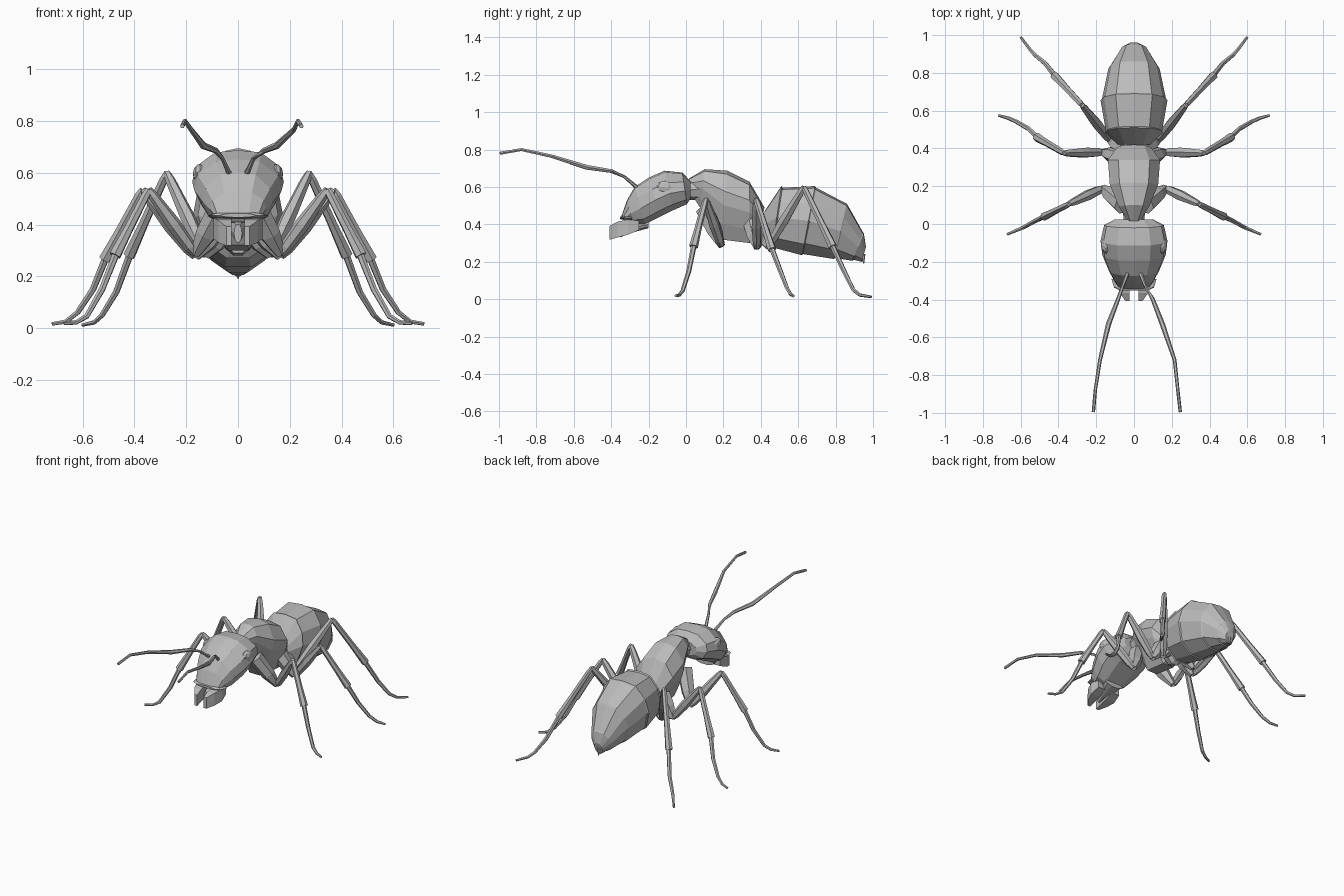
import bpy, bmesh, math
from mathutils import Vector

if "Cube" in bpy.data.objects:
    bpy.data.objects.remove(bpy.data.objects["Cube"])

grey = bpy.data.materials.new("plain_grey")
grey.use_nodes = True
grey.diffuse_color = (0.5, 0.5, 0.5, 1)
grey.node_tree.nodes["Principled BSDF"].inputs["Base Color"].default_value = (0.5, 0.5, 0.5, 1)


def finish(name, bm, mirror=False):
    bmesh.ops.recalc_face_normals(bm, faces=bm.faces)
    mesh = bpy.data.meshes.new(name)
    bm.to_mesh(mesh)
    bm.free()
    mesh.materials.append(grey)
    obj = bpy.data.objects.new(name, mesh)
    bpy.context.collection.objects.link(obj)
    if mirror:
        obj.modifiers.new("Mirror", 'MIRROR')
    return obj


def skin(name, rings, mirror=False):
    """Join a row of equal rings with flat faces and cap both ends."""
    bm = bmesh.new()
    loops = [[bm.verts.new(p) for p in ring] for ring in rings]
    n = len(loops[0])
    for a, b in zip(loops, loops[1:]):
        for i in range(n):
            j = (i + 1) % n
            bm.faces.new((a[i], a[j], b[j], b[i]))
    bm.faces.new(loops[0])
    bm.faces.new(loops[-1])
    return finish(name, bm, mirror)


def body(name, section, stations):
    """Each station: top y, z, bottom y, z and half width of a tilted ring."""
    half = [(u, v) for u, v in section]
    outline = half + [(-u, v) for u, v in reversed(half) if u > 0]
    rings = []
    for ty, tz, by, bz, w in stations:
        top, low = Vector((0, ty, tz)), Vector((0, by, bz))
        rings.append([low.lerp(top, (v + 1) / 2) + Vector((u * w, 0, 0)) for u, v in outline])
    return skin(name, rings)


def tube(name, path, radii, mirror=False, sides=6):
    pts = [Vector(p) for p in path]
    rings = []
    for i, (p, r) in enumerate(zip(pts, radii)):
        t = (pts[min(i + 1, len(pts) - 1)] - pts[max(i - 1, 0)]).normalized()
        s = t.cross(Vector((0.3, 1, 0.2))).normalized() if abs(t.y) < 0.8 else t.cross(Vector((0, 0, 1))).normalized()
        q = t.cross(s)
        rings.append([p + r * (math.cos(a) * s + math.sin(a) * q)
                      for a in (math.tau * k / sides for k in range(sides))])
    return skin(name, rings, mirror)


# Abdomen: faceted plates, each stepping in slightly before the next
plates = [(.42, .47, .42, .33, .085), (.51, .605, .46, .27, .155), (.69, .605, .62, .235, .177),
          (.86, .51, .79, .215, .135), (.945, .36, .89, .205, .075), (.962, .28, .94, .2, .03)]
stations = []
for k, (ty, tz, by, bz, w) in enumerate(plates):
    stations.append((ty, tz, by, bz, w))
    if 0 < k < 5:
        stations.append((ty + .006, tz - .009, by + .006, bz + .006, w * .96))
round_section = [(.28, -1), (.78, -.68), (1, 0), (.9, .5), (.55, .94), (0, 1)]
body("abdomen", round_section, stations)
tube("abdomen_tip", [(0, .945, .24), (0, .95, .192)], [.015, .003])

# Thorax and waist
chest_section = [(.3, -1), (.62, -.55), (.92, 0), (1, .4), (.6, .9), (0, 1)]
body("thorax", chest_section, [
    (.015, .645, .03, .56, .035), (.10, .695, .075, .49, .08), (.22, .687, .18, .32, .128),
    (.34, .627, .34, .30, .138), (.42, .49, .375, .33, .09)])
body("waist", round_section, [
    (.36, .47, .36, .29, .06), (.41, .46, .40, .28, .065), (.45, .42, .45, .32, .05)])
tube("neck", [(0, -.03, .58), (0, .08, .59)], [.05, .06], sides=8)

# Head
head_section = [(.4, -1), (.82, -.72), (1, -.15), (.92, .4), (.5, .92), (0, 1)]
body("head", head_section, [
    (.025, .63, .025, .54, .1), (-.02, .677, .005, .508, .158), (-.115, .687, -.07, .475, .177),
    (-.195, .652, -.14, .44, .168), (-.275, .6, -.22, .40, .135),
    (-.315, .53, -.28, .405, .108), (-.345, .445, -.32, .41, .085)])
body("upper_lip", round_section, [
    (-.29, .445, -.29, .42, .12), (-.335, .448, -.34, .425, .105), (-.353, .442, -.353, .428, .07)])
body("mouth", round_section, [
    (-.2, .42, -.2, .38, .07), (-.31, .41, -.31, .35, .03), (-.35, .4, -.35, .33, .015)])

# Jaws, tapering inward to the tips
skin("jaws", [[(x0, y, z0), (x1, y, z0), (x1, y, z1), (x0, y, z1)] for x0, x1, y, z0, z1 in (
    (.03, .085, -.25, .37, .42), (.025, .095, -.31, .345, .425),
    (.025, .075, -.365, .33, .415), (.025, .045, -.408, .318, .392))], True)

# Eyes
bm = bmesh.new()
bmesh.ops.create_uvsphere(bm, u_segments=10, v_segments=6, radius=1)
for v in bm.verts:
    x, y, z = v.co
    v.co = (.147 + .028 * x, -.11 + .048 * y + .01 * z, .595 + .036 * z - .012 * y)
finish("eyes", bm, True)

# Antennae
for name, path in {
    "antenna_right": [(-.035, -.265, .6), (-.06, -.33, .655), (-.085, -.4, .685), (-.135, -.53, .705),
                      (-.18, -.72, .765), (-.205, -.88, .80), (-.215, -.995, .78)],
    "antenna_left": [(.035, -.265, .6), (.06, -.33, .655), (.1, -.4, .685), (.15, -.53, .705),
                     (.215, -.72, .765), (.232, -.88, .80), (.245, -.995, .78)],
}.items():
    tube(name, path, [.011, .008, .011, .014, .010, .009, .009])

# Legs: hip, thigh, shin and foot for each pair
legs = {
    "front": dict(hip=(.06, .1, .48), base=(.165, .19, .285), knee=(.345, .105, .535), ankle=(.475, .04, .28),
                  foot=[(.525, .015, .15), (.585, -.018, .045), (.625, -.035, .022), (.672, -.055, .018)]),
    "middle": dict(hip=(.06, .35, .42), base=(.165, .38, .275), knee=(.37, .375, .535), ankle=(.515, .46, .265),
                   foot=[(.56, .505, .15), (.62, .54, .06), (.665, .56, .025), (.718, .575, .016)]),
    "rear": dict(hip=(.04, .4, .40), base=(.125, .44, .28), knee=(.275, .63, .6), ankle=(.42, .785, .28),
                 foot=[(.47, .85, .14), (.525, .895, .05), (.555, .93, .022), (.6, .99, .012)]),
}
for name, leg in legs.items():
    hip, base, knee, ankle = (Vector(leg[k]) for k in ("hip", "base", "knee", "ankle"))
    tube(name + "_hips", [hip, hip.lerp(base, .6), base], [.05, .043, .02], True)
    tube(name + "_thighs", [base, base.lerp(knee, .12), base.lerp(knee, .45), base.lerp(knee, .9), knee],
         [.014, .024, .029, .02, .014], True)
    tube(name + "_shins", [knee, knee.lerp(ankle, .08), knee.lerp(ankle, .6), ankle],
         [.012, .017, .019, .024], True)
    tube(name + "_feet", [knee.lerp(ankle, .95)] + leg["foot"], [.015, .013, .011, .009, .007], True)
